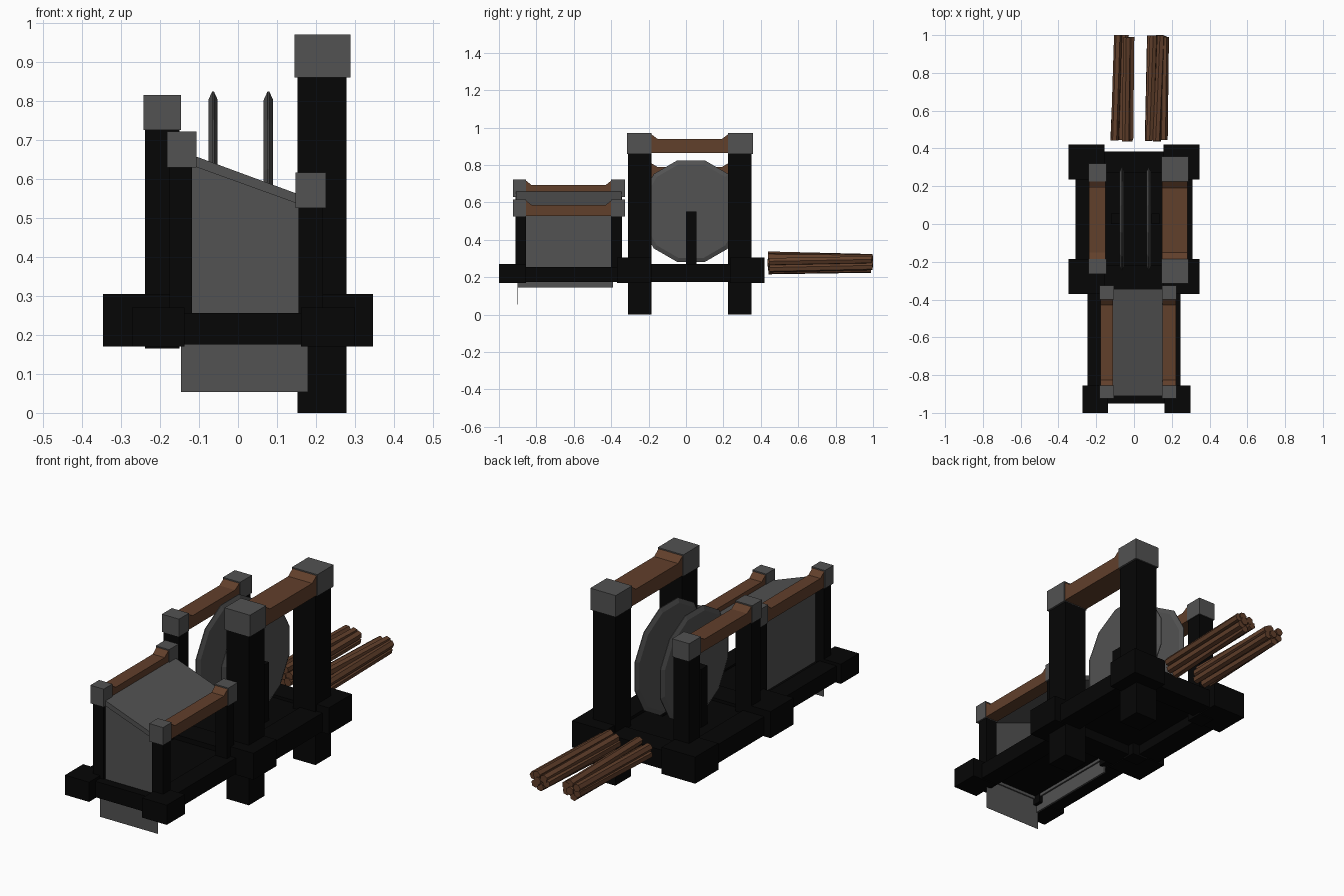
import bpy, bmesh, math, random
from mathutils import Vector

if "Cube" in bpy.data.objects:
    bpy.data.objects.remove(bpy.data.objects["Cube"])

random.seed(11)


def material(name, rgb):
    m = bpy.data.materials.new(name)
    m.diffuse_color = (*rgb, 1)
    m.use_nodes = True
    m.node_tree.nodes["Principled BSDF"].inputs["Base Color"].default_value = m.diffuse_color
    return m


BLACK = material("black_timber", (0.0018, 0.0018, 0.0018))
GREY = material("grey_stone", (0.085, 0.085, 0.085))
BROWN = material("brown_wood", (0.12, 0.05, 0.024))


def loft(name, rings, mat):
    """Join equal rings of points into a closed solid."""
    n = len(rings[0])
    faces = [tuple(range(n))[::-1], tuple(range(n * (len(rings) - 1), n * len(rings)))]
    for r in range(len(rings) - 1):
        for i in range(n):
            j = (i + 1) % n
            faces.append((r * n + i, r * n + j, (r + 1) * n + j, (r + 1) * n + i))
    me = bpy.data.meshes.new(name)
    me.from_pydata([p for ring in rings for p in ring], [], faces)
    me.materials.append(mat)
    bm = bmesh.new()
    bm.from_mesh(me)
    bmesh.ops.recalc_face_normals(bm, faces=bm.faces)
    bm.to_mesh(me)
    bm.free()
    ob = bpy.data.objects.new(name, me)
    bpy.context.collection.objects.link(ob)
    return ob


def box(name, x, y, z, mat):
    return loft(name, [[(x[0], y[0], h), (x[1], y[0], h), (x[1], y[1], h), (x[0], y[1], h)] for h in z], mat)


def frame(name, post_x, cap_x, posts_y, caps_y, z0, z1, z2, drop, haunch):
    """Two posts with grey caps, bridged by a beam that rises at both ends."""
    for end, py, cy in zip(("front", "rear"), posts_y, caps_y):
        box(f"{name}_{end}_post", post_x, py, (z0, z1), BLACK)
        box(f"{name}_{end}_cap", cap_x, cy, (z1, z2), GREY)
    a, b = caps_y[0][1], caps_y[1][0]
    prof = [(a, z1 + .003), (b, z1 + .003), (b, z2 - .006), (b - haunch, z2 - drop),
            (a + haunch, z2 - drop), (a, z2 - .006)]
    loft(f"{name}_beam", [[(x, y, z) for y, z in prof] for x in (cap_x[0] + .004, cap_x[1] - .004)], BROWN)


# Post frames: the two right rear posts reach the ground
frame("tall_frame", (.152, .278), (.145, .288), ((-.31, -.185), (.225, .35)),
      ((-.315, -.185), (.225, .357)), 0, .86, .97, .032, .035)
frame("low_frame", (-.238, -.15), (-.242, -.146), ((-.26, -.185), (.228, .315)),
      ((-.265, -.185), (.225, .32)), .165, .725, .815, .027, .035)
frame("box_left_frame", (-.176, -.118), (-.182, -.107), ((-.912, -.855), (-.40, -.342)),
      ((-.925, -.855), (-.40, -.325)), .18, .63, .722, .03, .03)
frame("box_right_frame", (.155, .218), (.148, .226), ((-.912, -.855), (-.40, -.342)),
      ((-.925, -.855), (-.40, -.325)), .18, .525, .616, .03, .03)

# Base decks, rails and corner blocks
box("rear_deck", (-.29, .29), (-.30, .36), (.225, .255), BLACK)
box("front_deck", (-.23, .23), (-.92, -.30), (.225, .245), BLACK)
for s, side in ((-1, "left"), (1, "right")):
    def span(a, b):
        return tuple(sorted((s * a, s * b)))
    box(f"{side}_rear_rail", span(.19, .31), (-.28, .33), (.175, .27), BLACK)
    box(f"{side}_front_rail", span(.15, .247), (-.93, -.30), (.175, .255), BLACK)
    box(f"{side}_rear_block", span(.157, .346), (.235, .42), (.17, .305), BLACK)
    box(f"{side}_middle_block", span(.157, .346), (-.37, -.185), (.17, .305), BLACK)
# Axle supports beside the wheels
box("left_axle_support", (-.122, -.078), (0, .055), (.24, .55), BLACK)
box("right_axle_support", (.092, .136), (0, .055), (.24, .55), BLACK)
box("left_front_block", (-.272, -.137), (-1, -.855), (.17, .27), BLACK)
box("right_front_block", (.162, .30), (-1, -.855), (.17, .27), BLACK)
box("rear_cross_rail", (-.18, .18), (.27, .385), (.175, .27), BLACK)
box("middle_cross_rail", (-.18, .18), (-.345, -.22), (.175, .27), BLACK)
box("front_cross_rail", (-.16, .18), (-.95, -.905), (.175, .256), BLACK)


# Grinding wheels: twelve sides with a pointed rim
def wheel_ring(x, apothem):
    r = apothem / math.cos(math.pi / 12)
    return [(x, .027 + r * math.cos(a), .553 + r * math.sin(a))
            for a in (math.pi / 12 + i * math.pi / 6 for i in range(12))]


for side, x in (("left", -.064), ("right", .078)):
    loft(f"{side}_wheel", [wheel_ring(x - .012, .25), wheel_ring(x - .002, .272),
                           wheel_ring(x + .002, .272), wheel_ring(x + .012, .25)], GREY)

# Hopper: front and left walls under a sloping lid, open at the right and rear
front = [(-.12, .21), (.156, .21), (.156, .54), (-.12, .64)]
lid = [(-.125, .637), (.152, .537), (.152, .562), (-.125, .664)]
loft("hopper_front", [[(x, y, z) for x, z in front] for y in (-.897, -.890)], GREY)
box("hopper_left_wall", (-.128, -.12), (-.897, -.36), (.21, .637), GREY)
loft("hopper_lid", [[(x, y, z) for x, z in lid] for y in (-.91, -.345)], GREY)

# Thin chute panels below the hopper
box("chute_front_panel", (-.146, .18), (-.9, -.8994), (.054, .24), GREY)
box("chute_left_panel", (-.146, -.136), (-.899, -.39), (.145, .24), GREY)

# Log bundles: six-sided logs, one in the middle and the rest around it
for side, cx in (("left", -.062), ("right", .115)):
    spots = [(0, 0)] + [(.046 * math.cos(a), .036 * math.sin(a))
                        for a in (i * math.pi / 3 + .3 for i in range(6))]
    for k, (dx, dz) in enumerate(spots):
        turn = random.uniform(0, 1)
        rings = []
        for y, squeeze, shift in ((.437 + random.uniform(0, .012), 1.05, 0),
                                  (1 - random.uniform(0, .012) * (k > 0), .86, .014)):
            c = Vector((cx + dx * squeeze + shift + random.uniform(-.008, .008), y,
                        .278 + dz * squeeze + random.uniform(-.007, .007)))
            rings.append([tuple(c + Vector((.021 * math.cos(turn + i * math.pi / 3), 0,
                                            .021 * math.sin(turn + i * math.pi / 3)))) for i in range(6)])
        loft(f"{side}_log_{k + 1}", rings, BROWN)
